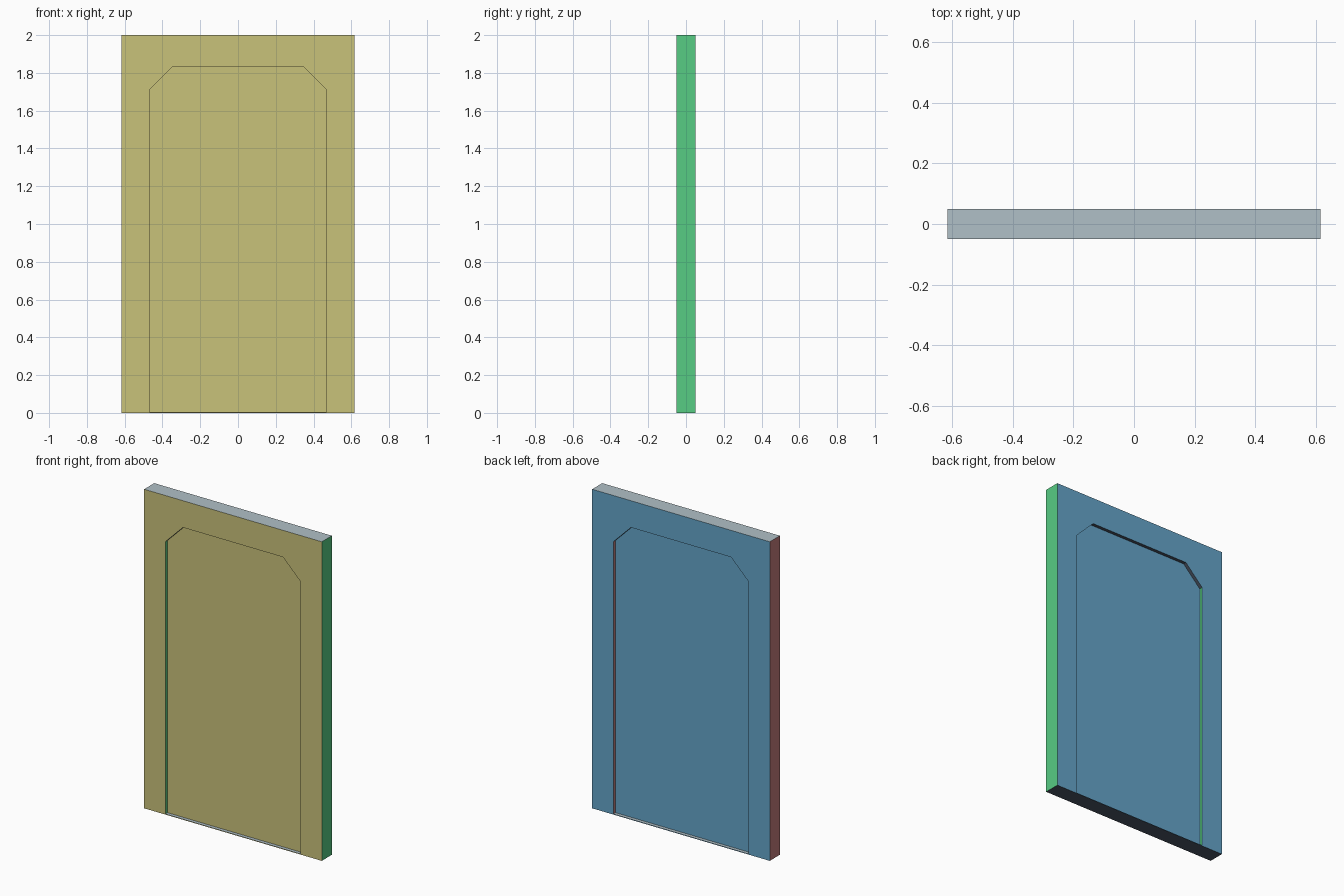
import bpy, bmesh

if "Cube" in bpy.data.objects:
    bpy.data.objects.remove(bpy.data.objects["Cube"])

W, H, D = 0.616, 2.0, 0.05        # half width, height, half depth
PANEL_Y, SILL = 0.029, 0.004      # recessed panel plane, thin sill height


def material(name, rgb):
    lin = [((c / 255 + 0.055) / 1.055) ** 2.4 for c in rgb]
    m = bpy.data.materials.new(name)
    m.diffuse_color = (*lin, 1.0)
    m.use_nodes = True
    m.node_tree.nodes["Principled BSDF"].inputs["Base Color"].default_value = m.diffuse_color
    return m


outer = [(-W, 0), (W, 0), (W, H), (-W, H)]
arch = [(-0.468, SILL), (0.468, SILL), (0.468, 1.711),
        (0.347, 1.832), (-0.347, 1.832), (-0.468, 1.711)]
corner = [0, 1, 2, 2, 3, 3]       # slab corner beside each arch point

bm = bmesh.new()


def ring(points, y):
    return [bm.verts.new((x, y, z)) for x, z in points]


# Front and back faces, each with a chamfered recess
rims = []
for side in (-1, 1):
    rim = ring(outer, side * D)
    edge = ring(arch, side * D)
    inset = ring(arch, side * PANEL_Y)
    for i in range(6):
        j = (i + 1) % 6
        a, b = rim[corner[i]], rim[corner[j]]
        bm.faces.new([a, b, edge[j], edge[i]] if a is not b else [a, edge[j], edge[i]])
        bm.faces.new([edge[i], edge[j], inset[j], inset[i]])
    bm.faces.new(inset)
    rims.append(rim)

# Outer edges of the slab
for i in range(4):
    j = (i + 1) % 4
    bm.faces.new([rims[0][i], rims[0][j], rims[1][j], rims[1][i]])

bmesh.ops.recalc_face_normals(bm, faces=bm.faces[:])


# Colour by the direction each face points
def colour_index(n):
    if n.z > 0.5:
        return 4
    if n.z < -0.5:
        return 5
    if abs(n.y) > 0.5:
        return 0 if n.y < 0 else 1
    return 2 if n.x > 0 else 3


for f in bm.faces:
    f.normal_update()
    f.material_index = colour_index(f.normal)

mesh = bpy.data.meshes.new("door_panel")
bm.to_mesh(mesh)
bm.free()
for name, rgb in (("front olive", (201, 194, 122)), ("back blue", (101, 165, 201)),
                  ("right green", (87, 204, 131)), ("left red brown", (193, 123, 123)),
                  ("top pale grey", (176, 192, 199)), ("underside slate", (76, 85, 101))):
    mesh.materials.append(material(name, rgb))
door = bpy.data.objects.new("door_panel", mesh)
bpy.context.collection.objects.link(door)
